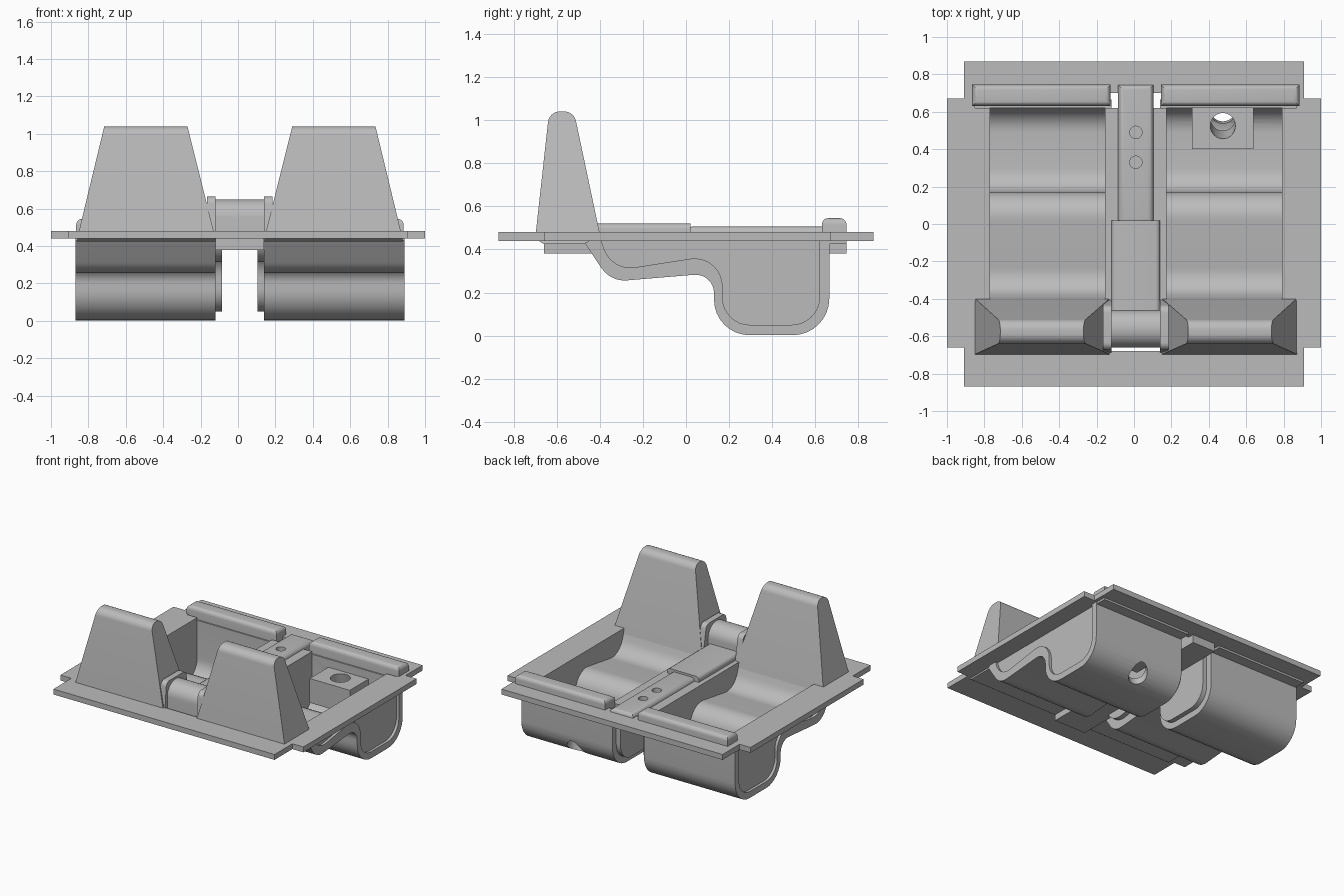
import bpy, bmesh, math
from mathutils import Vector, Matrix

if "Cube" in bpy.data.objects:
    bpy.data.objects.remove(bpy.data.objects["Cube"], do_unlink=True)

grey = bpy.data.materials.new("plain_grey")
grey.use_nodes = True
grey.diffuse_color = (0.5, 0.5, 0.5, 1)
grey.node_tree.nodes["Principled BSDF"].inputs["Base Color"].default_value = (0.5, 0.5, 0.5, 1)

MID = 0.01      # symmetry plane of the tray
parts = []


def finish(name, bm):
    bmesh.ops.recalc_face_normals(bm, faces=bm.faces)
    mesh = bpy.data.meshes.new(name)
    bm.to_mesh(mesh)
    bm.free()
    mesh.materials.append(grey)
    ob = bpy.data.objects.new(name, mesh)
    bpy.context.collection.objects.link(ob)
    parts.append(ob)
    return ob


def rounded(corners, steps=8):
    """Turn (y, z, radius) corners into a path with rounded bends."""
    out = []
    for i, (y, z, r) in enumerate(corners):
        p = Vector((y, z))
        if not r:
            out.append(p)
            continue
        a = (Vector(corners[i - 1][:2]) - p).normalized()
        b = (Vector(corners[(i + 1) % len(corners)][:2]) - p).normalized()
        half = a.angle(b) / 2
        centre = p + (a + b).normalized() * (r / math.sin(half))
        start = p + a * (r / math.tan(half)) - centre
        end = p + b * (r / math.tan(half)) - centre
        sweep = start.angle(end)
        for k in range(steps + 1):
            t = k / steps
            out.append(centre + (start * math.sin((1 - t) * sweep)
                                 + end * math.sin(t * sweep)) / math.sin(sweep))
    return out


def prism(name, path, x0, x1):
    """Extrude a side profile along x; the ends may lean with height."""
    bm = bmesh.new()
    ends = []
    for x in (x0, x1):
        ends.append([bm.verts.new((x(p.y) if callable(x) else x, p.x, p.y)) for p in path])
    a, b = ends
    bm.faces.new(a)
    bm.faces.new(b[::-1])
    for i in range(len(a)):
        bm.faces.new((a[i], a[i - 1], b[i - 1], b[i]))
    return finish(name, bm)


def block(name, lo, hi, bevel=0, pick=None):
    bm = bmesh.new()
    bmesh.ops.create_cube(bm, size=1)
    for v in bm.verts:
        v.co = [lo[i] + (v.co[i] + 0.5) * (hi[i] - lo[i]) for i in range(3)]
    if bevel:
        edges = [e for e in bm.edges if pick(e)]
        bmesh.ops.bevel(bm, geom=edges, offset=bevel, segments=5, profile=0.5, affect='EDGES')
    return finish(name, bm)


def rod(name, start, end, radius):
    start, end = Vector(start), Vector(end)
    axis = end - start
    bm = bmesh.new()
    turn = axis.to_track_quat('Z', 'Y').to_matrix().to_4x4()
    bmesh.ops.create_cone(bm, cap_ends=True, segments=32, radius1=radius, radius2=radius,
                          depth=axis.length, matrix=Matrix.Translation((start + end) / 2) @ turn)
    return finish(name, bm)


def combine(target, tool, operation='DIFFERENCE', keep=False):
    mod = target.modifiers.new("cut", 'BOOLEAN')
    mod.operation, mod.solver, mod.object = operation, 'EXACT', tool
    bpy.context.view_layer.objects.active = target
    bpy.ops.object.modifier_apply(modifier=mod.name)
    if not keep:
        parts.remove(tool)
        bpy.data.objects.remove(tool, do_unlink=True)


def top_edge(e):
    return all(v.co.z > 0.5 for v in e.verts)


def top_long_edge(e):
    return top_edge(e) and abs(e.verts[0].co.x - e.verts[1].co.x) < 0.01


# notched flange with one large opening
flange = block("flange", (-1, -0.66, 0.44), (1, 0.67, 0.48))
combine(flange, block("flange_end", (-0.91, -0.87, 0.44), (0.91, 0.87, 0.48)), 'UNION')
combine(flange, block("opening_cutter", (-0.85, -0.68, 0.3), (0.87, 0.70, 0.6)))

# profiles shared by both halves
inner = [(-0.40, 0.46, 0), (-0.345, 0.30, 0.13), (0.17, 0.38, 0.13),
         (0.17, 0.05, 0.125), (0.62, 0.05, 0.13), (0.62, 0.46, 0)]
outer = [(-0.47, 0.43, 0), (-0.35, 0.25, 0.13), (0.13, 0.29, 0.085),
         (0.13, 0.002, 0.165), (0.665, 0.002, 0.17), (0.665, 0.46, 0)]
shell_path = rounded(inner) + rounded(outer)[::-1]
wall_path = rounded([(-0.41, 0.48, 0)] + inner[1:-1] + [(0.62, 0.48, 0)])
horn_path = rounded([(-0.66, 0.425, 0), (-0.70, 0.45, 0), (-0.635, 1.04, 0.055),
                     (-0.52, 1.04, 0.055), (-0.39, 0.425, 0)])
collar_path = rounded([(-0.69, 0.44, 0), (-0.67, 0.665, 0.04),
                       (-0.44, 0.665, 0.04), (-0.40, 0.44, 0)])

shells = {}
for side, label in ((-1, "right"), (1, "left")):
    def at(d):
        return MID + side * d

    def horn_in(z):
        return at(0.13 + 0.15 * max(0, z - 0.44) / 0.60)

    def horn_out(z):
        return at(0.87 - 0.145 * max(0, z - 0.44) / 0.60)

    shells[label] = prism(label + "_tub_shell", shell_path, at(0.13), at(0.88))
    prism(label + "_outer_wall", wall_path, at(0.78), at(0.86))
    prism(label + "_inner_wall", wall_path, at(0.095), at(0.165))
    prism(label + "_horn", horn_path, horn_in, horn_out)
    prism(label + "_collar", collar_path, at(0.13), at(0.175))
    xs = sorted((at(0.135), at(0.875)))
    block(label + "_back_lip", (xs[0], 0.63, 0.425), (xs[1], 0.745, 0.545), 0.03, top_edge)

# drilled block inside the left tub, with the hole running out through the shell
socket = block("socket_block", (0.31, 0.40, 0.22), (0.64, 0.635, 0.40))
drill = rod("drill", (0.475, 0.51, 0.46), (0.475, 0.63, -0.04), 0.067)
combine(socket, drill, keep=True)
combine(shells["left"], drill)

# centre spine: rounded post, wide cover and drilled bar
post_path = rounded([(-0.66, 0.38, 0), (-0.66, 0.65, 0.095),
                     (-0.46, 0.65, 0.095), (-0.46, 0.38, 0)])
prism("centre_post", post_path, MID - 0.13, MID + 0.13)
block("centre_cover", (MID - 0.13, -0.47, 0.38), (MID + 0.13, 0.02, 0.52), 0.025, top_long_edge)
bar = block("centre_bar", (MID - 0.095, 0, 0.38), (MID + 0.095, 0.745, 0.506), 0.03, top_edge)
for y in (0.33, 0.49):
    combine(bar, rod("pin_cutter", (MID, y, 0.47), (MID, y, 0.56), 0.033))

# smooth shading on curves, sharp edges kept
bpy.ops.object.select_all(action='DESELECT')
for ob in parts:
    ob.select_set(True)
bpy.context.view_layer.objects.active = parts[0]
bpy.ops.object.shade_smooth_by_angle(angle=math.radians(30))
